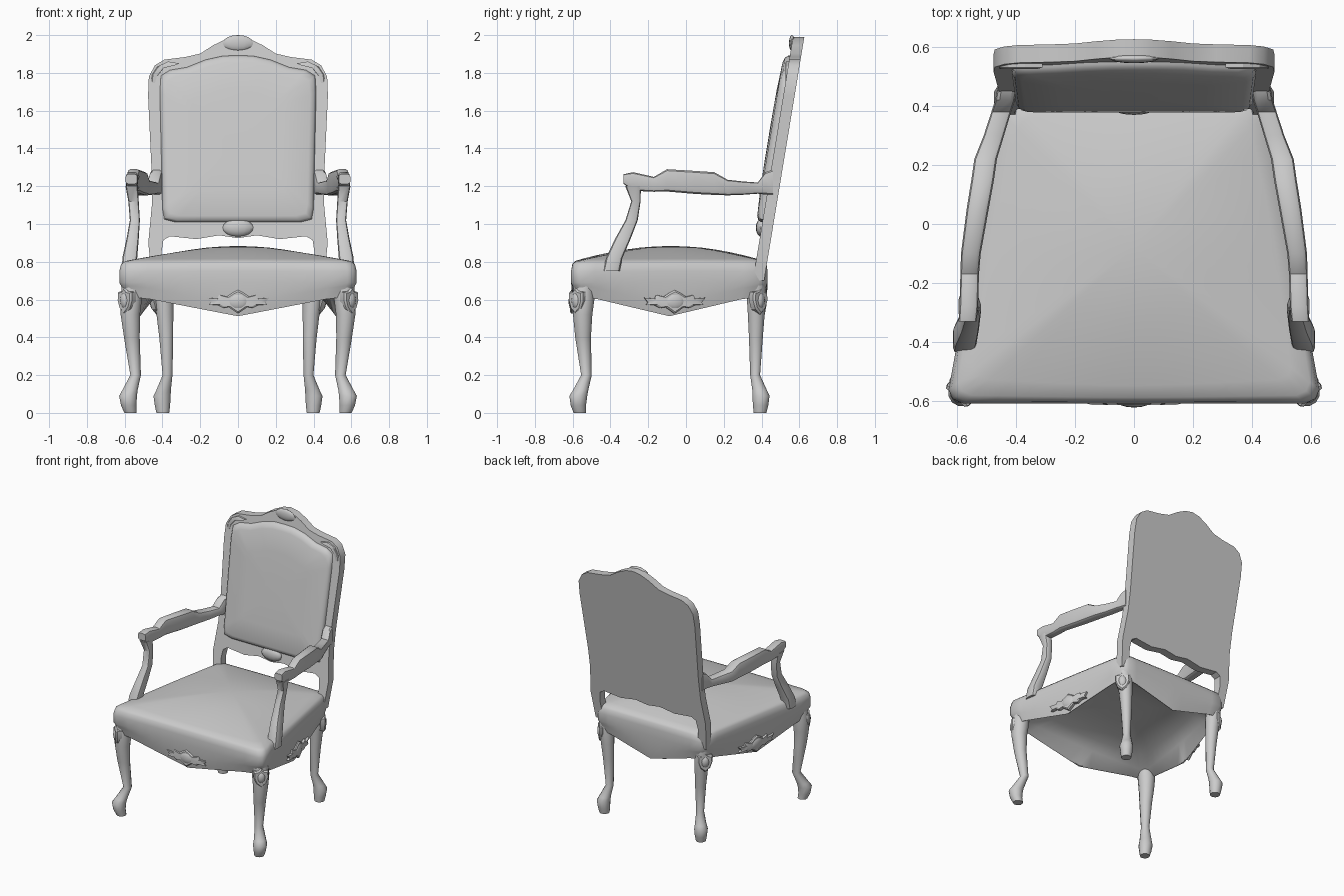
import bpy, bmesh, math
from math import cos, sin, pi, radians
from mathutils import Vector

default = bpy.data.objects.get("Cube")
if default:
    bpy.data.objects.remove(default, do_unlink=True)

grey = bpy.data.materials.new("plain_grey")
grey.use_nodes = True
colour = (0.6, 0.6, 0.6, 1)
grey.diffuse_color = colour
grey.node_tree.nodes["Principled BSDF"].inputs["Base Color"].default_value = colour

X, Y, Z = Vector((1, 0, 0)), Vector((0, 1, 0)), Vector((0, 0, 1))


def from_bmesh(name, bm, angle=40):
    """Make the object, with its material and smooth shading between creases."""
    bmesh.ops.recalc_face_normals(bm, faces=bm.faces)
    mesh = bpy.data.meshes.new(name)
    bm.to_mesh(mesh)
    bm.free()
    mesh.materials.append(grey)
    obj = bpy.data.objects.new(name, mesh)
    bpy.context.collection.objects.link(obj)
    bpy.ops.object.select_all(action='DESELECT')
    obj.select_set(True)
    bpy.context.view_layer.objects.active = obj
    bpy.ops.object.shade_smooth_by_angle(angle=radians(angle))


def loft(name, rings, angle=40):
    """Skin a list of equal-length point rings and cap both ends."""
    bm = bmesh.new()
    loops = [[bm.verts.new(p) for p in ring] for ring in rings]
    for low, high in zip(loops, loops[1:]):
        for i in range(len(low)):
            j = (i + 1) % len(low)
            bm.faces.new((low[i], low[j], high[j], high[i]))
    bm.faces.new(loops[0])
    bm.faces.new(loops[-1])
    from_bmesh(name, bm, angle)


def ring(centre, u, v, hu, hv, power=1.0, n=12):
    """Superellipse ring: a power below one squares the section."""
    def squash(t):
        return math.copysign(abs(t) ** power, t)
    return [Vector(centre) + u * hu * squash(cos(2 * pi * (i + .5) / n))
            + v * hv * squash(sin(2 * pi * (i + .5) / n)) for i in range(n)]


def mirrored(half):
    """Complete a half outline that starts and ends on the centre line."""
    return half + [(-x, z) for x, z in reversed(half[1:-1])]


def plate(name, outline, origin, u, normal, depth):
    """Carved plate: outline raised along its normal with a narrowed face."""
    rings = [[Vector(origin) + u * x * s + Z * z * s + normal * d for x, z in outline]
             for s, d in ((1, -.02), (1, depth * .5), (.85, depth))]
    loft(name, rings, 25)


def oval(name, origin, u, normal, size):
    """Squashed ball facing along the normal."""
    bm = bmesh.new()
    bmesh.ops.create_uvsphere(bm, u_segments=14, v_segments=8, radius=1)
    for v in bm.verts:
        v.co = Vector(origin) + u * v.co.x * size[0] + normal * v.co.y * size[1] + Z * v.co.z * size[2]
    from_bmesh(name, bm)


# Seat: trapezoid shell skinned from its hollow underside to the crowned cushion
corners = [Vector(c) for c in ((-.637, -.608), (.637, -.608), (.447, .432), (-.447, .432))]
middle = Vector((0, -.08))
outline = []
for k in range(4):
    a, b, c = corners[k], corners[(k + 1) % 4], corners[(k + 2) % 4]
    for i in range(13):
        t = .045 + .91 * i / 12
        outline.append((a.lerp(b, t), abs(2 * t - 1)))
    outline.append((b + (a - b) * .015 + (c - b) * .015, 1))


def seat_ring(inset, height=None, lift=0):
    """Outline shrunk and rounded towards the middle; no height means the shaped lower edge."""
    pts = []
    for p, edge in outline:
        spoke = p - middle
        spoke = spoke.lerp(spoke.normalized() * .55, inset) * (1 - inset)
        z = height if height else .512 + min(.1, .118 * edge) + lift
        pts.append((*(middle + spoke), z))
    return pts


loft("seat", [seat_ring(.7, .745), seat_ring(.45, .73), seat_ring(.25, .695), seat_ring(.12, .645),
              seat_ring(.05, None, .003), seat_ring(.035),
              seat_ring(.012, None, .06), seat_ring(0, .69), seat_ring(0, .75),
              seat_ring(.012, .788), seat_ring(.04, .804), seat_ring(.12, .816),
              seat_ring(.25, .833), seat_ring(.4, .85), seat_ring(.55, .864),
              seat_ring(.7, .875), seat_ring(.85, .881), seat_ring(.96, .883)], 50)

# Cabriole legs: height, x, y, radius
front_leg = [(0, .569, -.562, .034), (.04, .579, -.57, .042), (.09, .582, -.57, .049),
             (.12, .572, -.558, .042), (.2, .542, -.527, .029), (.4, .562, -.545, .043),
             (.52, .57, -.547, .053), (.6, .567, -.543, .06), (.68, .56, -.54, .055)]
rear_leg = [(0, .398, .392, .035), (.04, .4, .395, .042), (.09, .402, .397, .047),
            (.12, .394, .39, .04), (.2, .373, .366, .027), (.4, .38, .37, .038),
            (.52, .387, .372, .046), (.6, .393, .373, .052), (.68, .4, .37, .05)]
# Arm: y, x, z, half width, half height
arm = [(.46, .43, 1.22, .034, .07), (.42, .437, 1.215, .034, .06), (.38, .45, 1.19, .034, .03),
       (.3, .475, 1.19, .035, .036), (.22, .503, 1.193, .039, .042), (.15, .513, 1.214, .039, .061),
       (.05, .53, 1.22, .038, .062), (-.1, .553, 1.231, .034, .06), (-.17, .557, 1.21, .032, .04),
       (-.28, .56, 1.225, .032, .05), (-.33, .564, 1.238, .031, .026)]
# Arm support: z, x, y, half width, half depth
support = [(.75, .573, -.395, .042, .045), (.82, .573, -.38, .04, .044), (.92, .558, -.335, .033, .042),
           (1.02, .546, -.288, .027, .033), (1.12, .553, -.265, .028, .025), (1.2, .563, -.28, .033, .042)]
shield = mirrored([(0, .07), (.02, .05), (.05, .045), (.052, 0), (.035, -.045), (0, -.075)])

for side, s in (("left", 1), ("right", -1)):
    for name, path in (("front_leg", front_leg), ("rear_leg", rear_leg)):
        loft(f"{side}_{name}", [ring((s * x, y, z), X, Y, r, r) for z, x, y, r in path], 50)
    loft(f"{side}_arm", [ring((s * x, y, z), X, Z, w, h, .45) for y, x, z, w, h in arm], 35)
    loft(f"{side}_arm_support", [ring((s * x, y, z), X, Y, w, d, .5) for z, x, y, w, d in support], 35)
    # Carved shields on the knees
    for end, x, y, d in (("front", .59, -.573, -1), ("rear", .424, .384, 1)):
        normal = Vector((s, d, 0)).normalized()
        across = normal.cross(Z)
        spot = (s * x, y, .595)
        plate(f"{side}_{end}_knee_shield", shield, spot, across, normal, .022)
        oval(f"{side}_{end}_knee_boss", spot, across, normal, (.035, .033, .05))

# Apron carvings: jagged leaf plate with a shell in the middle
leaves = mirrored([(0, .06), (.03, .045), (.06, .025), (.1, .035), (.11, .015), (.165, .02),
                   (.145, -.005), (.155, -.02), (.11, -.02), (.08, -.035), (.05, -.03), (0, -.065)])
for name, spot, normal in (("front", (0, -.6, .59), Vector((0, -1, 0))),
                           ("left", (.535, -.06, .59), Vector((1, .18, 0))),
                           ("right", (-.535, -.06, .59), Vector((-1, .18, 0)))):
    normal.normalize()
    across = normal.cross(Z)
    plate(f"{name}_apron_leaves", leaves, spot, across, normal, .014)
    oval(f"{name}_apron_shell", spot, across, normal, (.06, .022, .047))

# Backrest leans back as it rises
thick = .06


def lean(x, z, forward):
    return Vector((x, .43 + .165 * (z - .8) - forward, z))


frame = mirrored([(0, 1.99), (.06, 1.98), (.13, 1.947), (.2, 1.902), (.28, 1.884), (.39, 1.87),
                  (.44, 1.84), (.472, 1.78), (.476, 1.68), (.456, 1.25), (.456, 1.1), (.475, .9),
                  (.455, .7), (.39, .7), (.405, .85), (.395, .915), (.36, .935), (.22, .92),
                  (.1, .94), (0, .925)])
bm = bmesh.new()
face = bm.faces.new([bm.verts.new(lean(x, z, 0)) for x, z in frame])
raised = bmesh.ops.extrude_face_region(bm, geom=[face], use_keep_orig=True)
bmesh.ops.translate(bm, vec=-Y * thick,
                    verts=[g for g in raised["geom"] if isinstance(g, bmesh.types.BMVert)])
bmesh.ops.triangulate(bm, faces=[f for f in bm.faces if len(f.verts) > 4])
from_bmesh("back_frame", bm, 35)

# Upholstered back cushion
pad = mirrored([(0, 1.01), (.2, 1.01), (.33, 1.01), (.39, 1.025), (.4, 1.08), (.407, 1.4),
                (.414, 1.7), (.408, 1.785), (.36, 1.815), (.27, 1.83), (.17, 1.87), (.08, 1.89), (0, 1.892)])
loft("back_cushion", [[lean(x * s, 1.43 + (z - 1.43) * s, thick + d) for x, z in pad]
                      for s, d in ((1, -.02), (1, .008), (.975, .024), (.92, .033), (.6, .04), (.2, .042))], 50)

# Carved ovals on the crest and lower rail, flat leaves on the shoulders
oval("crest_oval", lean(0, 1.958, thick), X, Y, (.083, .016, .042))
oval("lower_oval", lean(0, .98, thick), X, Y, (.083, .03, .048))
leaf = [(.425, 1.835), (.455, 1.79), (.465, 1.7), (.445, 1.73), (.43, 1.78), (.39, 1.83), (.31, 1.85), (.37, 1.86)]
centre = Vector((.42, 1.8))
for side, s in (("left", 1), ("right", -1)):
    spot = lean(s * centre.x, centre.y, thick)
    plate(f"{side}_shoulder_leaf", [(s * (x - centre.x), z - centre.y) for x, z in leaf],
          spot, X, -Y, .009)
